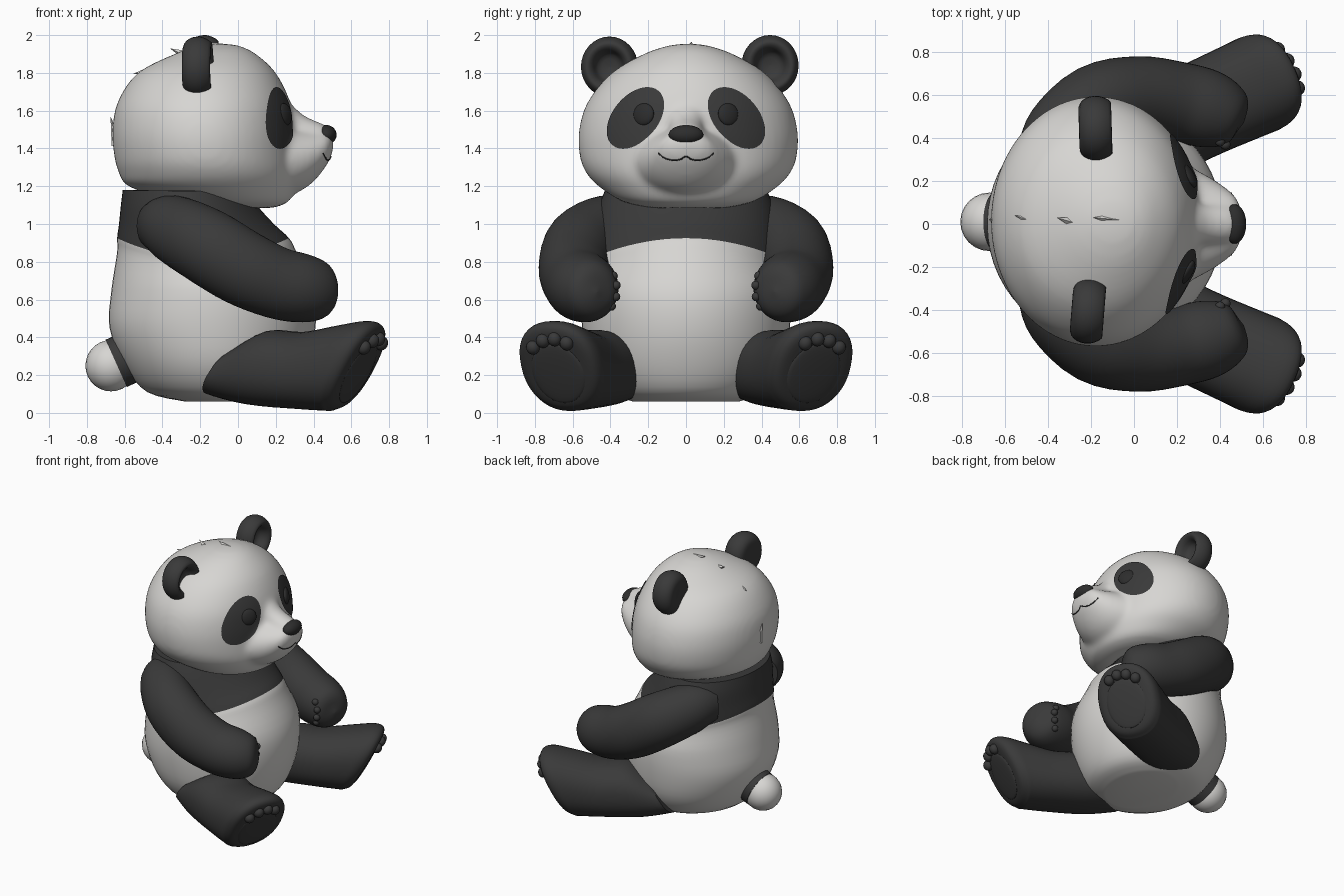
import bpy, bmesh, math
from mathutils import Vector, Matrix
from mathutils.bvhtree import BVHTree

cube = bpy.data.objects.get("Cube")
if cube:
    bpy.data.objects.remove(cube, do_unlink=True)


def material(name, colour):
    m = bpy.data.materials.new(name)
    m.use_nodes = True
    m.diffuse_color = (*colour, 1)
    bsdf = next(n for n in m.node_tree.nodes if n.type == 'BSDF_PRINCIPLED')
    bsdf.inputs["Base Color"].default_value = (*colour, 1)
    return m


WHITE = material("white_fur", (0.68, 0.67, 0.65))
BLACK = material("black_fur", (0.042, 0.042, 0.042))
DARK = material("nose_black", (0.026, 0.026, 0.026))
X, Y, Z = Vector((1, 0, 0)), Vector((0, 1, 0)), Vector((0, 0, 1))


def finish(name, bm, mats, mirror=False, rule=None):
    """Turn a bmesh into a smooth object, optionally mirrored across y."""
    bmesh.ops.remove_doubles(bm, verts=bm.verts, dist=0.0003)
    bmesh.ops.recalc_face_normals(bm, faces=bm.faces)
    for f in bm.faces:
        f.smooth = True
        if rule:
            f.material_index = int(rule(f.calc_center_median()))
    me = bpy.data.meshes.new(name)
    bm.to_mesh(me)
    bm.free()
    me.set_sharp_from_angle(angle=math.radians(50))
    for m in mats:
        me.materials.append(m)
    ob = bpy.data.objects.new(name, me)
    bpy.context.scene.collection.objects.link(ob)
    if mirror:
        mod = ob.modifiers.new("mirror", 'MIRROR')
        mod.use_axis = (False, True, False)
        mod.use_mirror_merge = False
    return ob


def skin(bm, rows, caps=True):
    """Bridge closed rings of points."""
    rings = [[bm.verts.new(p) for p in row] for row in rows]
    n = len(rings[0])
    for a, b in zip(rings, rings[1:]):
        for i in range(n):
            j = (i + 1) % n
            bm.faces.new((a[i], a[j], b[j], b[i]))
    if caps:
        bm.faces.new(rings[0][::-1])
        bm.faces.new(rings[-1])


def smooth_keys(keys, steps):
    """Catmull-Rom interpolation through rows of numbers."""
    out = []
    for i in range(len(keys) - 1):
        p = [keys[max(0, min(len(keys) - 1, i + k))] for k in (-1, 0, 1, 2)]
        for s in range(steps):
            t = s / steps
            out.append([0.5 * (2 * b + (c - a) * t + (2 * a - 5 * b + 4 * c - d) * t * t
                               + (3 * b - a - 3 * c + d) * t ** 3) for a, b, c, d in zip(*p)])
    return out + [list(keys[-1])]


def along(row, tangent):
    side = tangent.cross(Z).normalized()
    return side, side.cross(tangent)


def flat(row, tangent):
    return X, Y


def facing(row, tangent):
    return Y, Z


def rounded(v, power):
    return math.copysign(abs(v) ** power, v)


def rings(keys, frame=along, sides=40, power=1):
    """Elliptical rings: keys are (x, y, z, half width, half height, ...)."""
    rows = smooth_keys(keys, 4)
    out = []
    for i, r in enumerate(rows):
        tangent = Vector(rows[min(i + 1, len(rows) - 1)][:3]) - Vector(rows[max(i - 1, 0)][:3])
        s, u = frame(r, tangent.normalized())
        a, b = max(r[3], 0.001), max(r[4], 0.001)
        angles = [math.tau * k / sides for k in range(sides)]
        out.append([Vector(r[:3]) + s * a * rounded(math.cos(t), power)
                    + u * b * rounded(math.sin(t), power) for t in angles])
    return out


def loft(name, sets, mats, mirror=False, rule=None):
    bm = bmesh.new()
    for rows in sets:
        skin(bm, rows)
    return finish(name, bm, mats, mirror, rule)


def balls(name, items, mat, mirror=False, axes=(X, Y, Z)):
    """Ellipsoids given as (centre, radii) along the given axes."""
    bm = bmesh.new()
    basis = Matrix(axes).transposed().to_4x4()
    for centre, radii in items:
        m = Matrix.Translation(centre) @ basis @ Matrix.Diagonal((*radii, 1))
        bmesh.ops.create_uvsphere(bm, u_segments=24, v_segments=14, radius=1, matrix=m)
    return finish(name, bm, [mat], mirror)


# Body with a dark shoulder band whose lower edge sags at the sides
body = loft("body", [rings([
    (-0.06, 0, 0.06, 0.22, 0.28), (-0.10, 0, 0.11, 0.38, 0.41), (-0.12, 0, 0.25, 0.48, 0.51),
    (-0.135, 0, 0.45, 0.545, 0.55), (-0.135, 0, 0.65, 0.535, 0.55), (-0.165, 0, 0.85, 0.475, 0.51),
    (-0.185, 0, 0.925, 0.455, 0.50), (-0.22, 0, 1.0, 0.41, 0.49), (-0.26, 0, 1.1, 0.36, 0.47),
    (-0.28, 0, 1.18, 0.33, 0.43)], flat, 56)], [WHITE, BLACK], rule=lambda c: c.z > 0.925)
for v in body.data.vertices:
    v.co.z -= 0.42 * v.co.y ** 2 * max(0, 1 - abs(v.co.z - 0.925) / 0.27)

# Head, wide lower muzzle and narrow snout, fused into one soft surface
skull = rings([(x, 0.012, z, a, b) for x, z, a, b in (
    (0.02, 1.085, 0.17, 0.2), (-0.04, 1.12, 0.31, 0.35), (-0.135, 1.2, 0.445, 0.475),
    (-0.155, 1.27, 0.475, 0.54), (-0.17, 1.36, 0.485, 0.575), (-0.18, 1.5, 0.485, 0.578),
    (-0.18, 1.65, 0.455, 0.53), (-0.165, 1.8, 0.365, 0.405), (-0.12, 1.9, 0.215, 0.235),
    (-0.1, 1.945, 0.1, 0.1), (-0.1, 1.955, 0, 0))], flat, 56)
muzzle = rings([(0.12, 0, 1.35, 0.31, 0.2), (0.26, 0, 1.335, 0.265, 0.185), (0.35, 0, 1.345, 0.22, 0.16),
                (0.42, 0, 1.37, 0.175, 0.125), (0.475, 0, 1.405, 0.125, 0.085),
                (0.5, 0, 1.42, 0.06, 0.045), (0.505, 0, 1.42, 0, 0)], facing)
snout = rings([(0.12, 0, 1.57, 0.1, 0.1), (0.25, 0, 1.555, 0.09, 0.1), (0.35, 0, 1.485, 0.09, 0.09),
               (0.45, 0, 1.455, 0.085, 0.075), (0.49, 0, 1.45, 0.05, 0.05),
               (0.5, 0, 1.45, 0, 0)], facing)
head = loft("head", [skull, muzzle, snout], [WHITE])
fuse = head.modifiers.new("fuse", 'REMESH')
fuse.mode = 'VOXEL'
fuse.voxel_size = 0.018
fuse.use_smooth_shade = True
soften = head.modifiers.new("soften", 'SMOOTH')
soften.factor = 0.5
soften.iterations = 12
tree = BVHTree.FromObject(head, bpy.context.evaluated_depsgraph_get())


def on_face(y, z, lift):
    """Point on the front of the head at the given y and z."""
    co, normal = tree.ray_cast(Vector((2, y, z)), -X)[:2]
    return co + normal * lift


# Eye patches and eyes on both sides
tilt = math.radians(40)
bm = bmesh.new()
for name, sign in (("left_eye", 1), ("right_eye", -1)):
    patch = []
    for k in range(13):
        ring = []
        for i in range(40):
            t = math.tau * i / 40
            a, b = 0.118 * math.cos(t) * (k + 0.01) / 12, 0.187 * math.sin(t) * (k + 0.01) / 12
            ring.append(on_face(sign * (0.265 + a * math.cos(tilt) - b * math.sin(tilt)),
                                1.56 + a * math.sin(tilt) + b * math.cos(tilt), 0.006))
        patch.append(ring)
    skin(bm, patch, caps=False)
    eye_dir = Vector((0.85, 0.5 * sign, 0.15)).normalized()
    eye_side = Z.cross(eye_dir).normalized()
    balls(name, [(on_face(0.225 * sign, 1.58, 0), (0.024, 0.062, 0.06))], DARK,
          axes=(eye_dir, eye_side, eye_dir.cross(eye_side)))
finish("eye_patches", bm, [BLACK])

# Nose and mouth
balls("nose", [((0.467, 0, 1.472), (0.055, 0.092, 0.052))], DARK)
half = [(0.145, 1.375), (0.115, 1.35), (0.07, 1.338), (0.03, 1.342)]
lips = half + [(0, 1.358)] + [(-y, z) for y, z in reversed(half)]
loft("mouth", [rings([(*on_face(y, z, 0), 0.004, 0.004) for y, z in lips], sides=8)], [DARK])

# Ears: dished discs turned about their own axis
profile = smooth_keys([(0, -0.07), (0.1, -0.075), (0.142, -0.04), (0.15, 0.02), (0.122, 0.075),
                       (0.088, 0.06), (0.06, 0.005), (0, -0.01)], 3)
for name, centre, turn in (("left_ear", (-0.18, 0.445, 1.84), 0.03),
                           ("right_ear", (-0.215, -0.405, 1.832), -0.08)):
    bm = bmesh.new()
    place = Matrix.Translation(centre) @ Matrix.Rotation(turn, 4, 'Z') @ Matrix.Diagonal((1, 1, 1.06, 1))
    skin(bm, [[place @ Vector((x, max(r, 0.001) * math.cos(math.tau * i / 32),
                               max(r, 0.001) * math.sin(math.tau * i / 32)))
               for i in range(32)] for r, x in profile])
    finish(name, bm, [BLACK])

# Arms with small claws
loft("arms", [rings([
    (-0.46, 0.3, 0.99, 0.1, 0.12), (-0.36, 0.41, 0.98, 0.165, 0.175), (-0.18, 0.55, 0.89, 0.19, 0.2),
    (0.02, 0.59, 0.77, 0.19, 0.2), (0.2, 0.57, 0.69, 0.185, 0.19), (0.34, 0.535, 0.66, 0.182, 0.182),
    (0.44, 0.5, 0.645, 0.15, 0.155), (0.49, 0.48, 0.64, 0.1, 0.1), (0.51, 0.47, 0.64, 0, 0)])],
     [BLACK], True)
balls("hand_claws", [((x, y, z), (0.024,) * 3) for x, y, z in (
    (0.40, 0.385, 0.725), (0.425, 0.37, 0.675), (0.42, 0.372, 0.615), (0.40, 0.395, 0.565))],
      BLACK, True)

# Legs, with soles leaning forward at the top
YAW = math.radians(24)


def leg_frame(row, tangent=None):
    p = math.radians(row[5])
    up = Vector((math.sin(p) * math.cos(YAW), math.sin(p) * math.sin(YAW), math.cos(p)))
    return Vector((-math.sin(YAW), math.cos(YAW), 0)), up


loft("legs", [rings([
    (-0.07, 0.35, 0.22, 0.2, 0.15, 35), (0.11, 0.44, 0.24, 0.225, 0.205, 18),
    (0.33, 0.54, 0.225, 0.225, 0.205, 6), (0.51, 0.62, 0.24, 0.23, 0.235, 14),
    (0.6, 0.66, 0.25, 0.23, 0.262, 26), (0.645, 0.68, 0.24, 0.195, 0.23, 29),
    (0.65, 0.682, 0.235, 0.1, 0.12, 29), (0.65, 0.682, 0.235, 0, 0, 29)], leg_frame, 40, 0.88)],
     [BLACK], True)
side, up = leg_frame((0, 0, 0, 0, 0, 29))
out = side.cross(up)
sole = Vector((0.65, 0.682, 0.235))
balls("sole_pads", [(sole - up * 0.03, (0.014, 0.15, 0.178))], BLACK, True, (out, side, up))
balls("toes", [(sole + side * s + up * u + out * 0.006, (0.034, 0.036, 0.038))
               for s, u in ((-0.09, 0.155), (-0.025, 0.18), (0.045, 0.17), (0.11, 0.13))],
      BLACK, True, (out, side, up))

# Tail: dark base and white ball
axis = Vector((-0.91, 0, -0.41)).normalized()
tail = Vector((-0.672, 0.01, 0.25))
loft("tail_base", [rings([(*(tail + axis * d), 0.137, 0.137) for d in (-0.11, -0.07, -0.03)])], [BLACK])
balls("tail", [(tail, (0.136,) * 3)], WHITE)

# Fur tufts on the crown and the back of the head
bm = bmesh.new()
for base, tip in (((-0.08, 0.02, 1.925), (-0.19, 0.03, 1.965)), ((-0.26, 0, 1.885), (-0.36, 0.03, 1.93)),
                  ((-0.44, 0, 1.815), (-0.555, 0.04, 1.795)), ((-0.64, 0.02, 1.42), (-0.675, 0.02, 1.57))):
    d = Vector(tip) - Vector(base)
    m = Matrix.Translation(Vector(base) + d / 2) @ d.to_track_quat('Z', 'Y').to_matrix().to_4x4()
    bmesh.ops.create_cone(bm, segments=4, radius1=0.03, radius2=0, depth=d.length, matrix=m)
finish("fur_tufts", bm, [WHITE])
